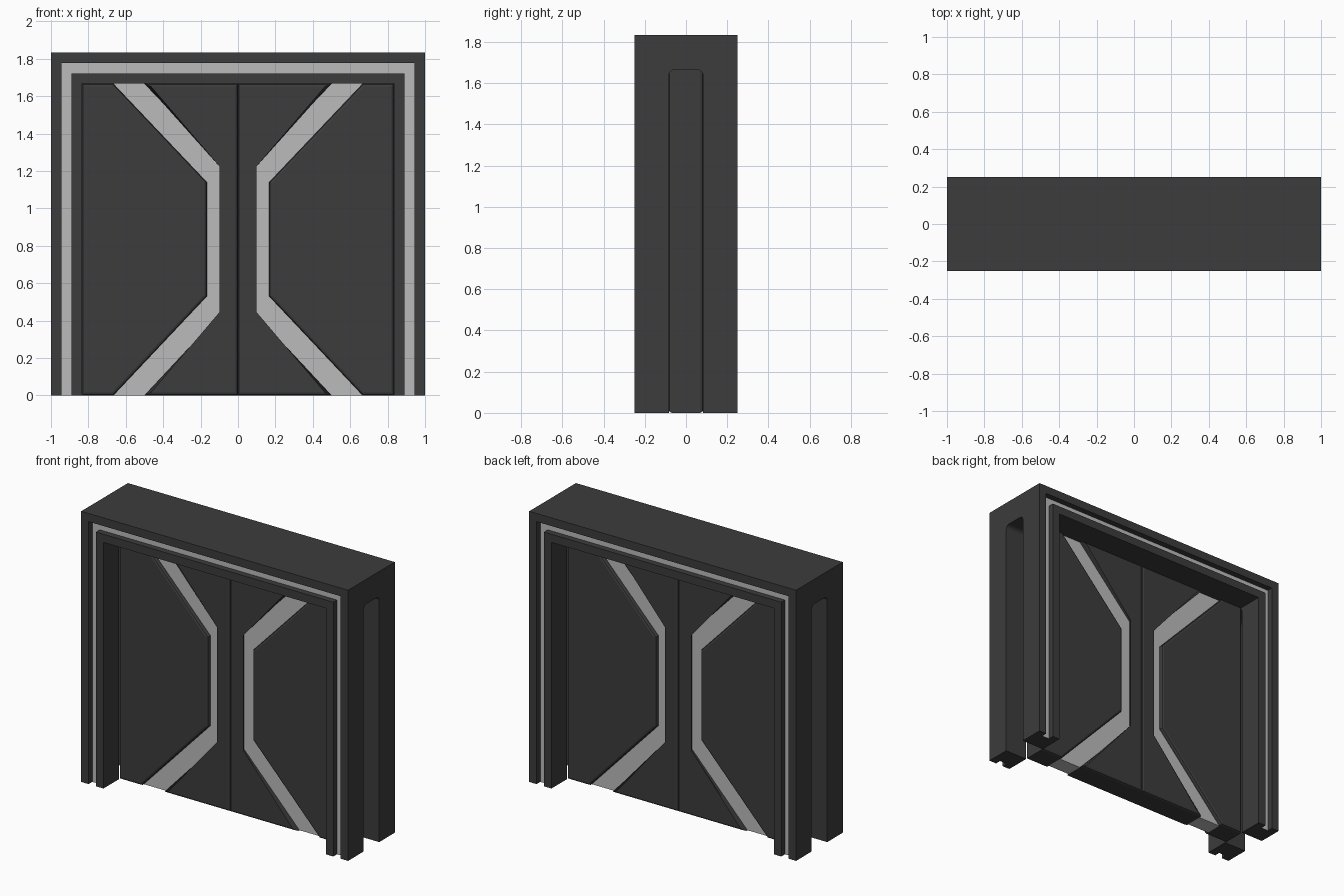
import bpy, bmesh, math

if "Cube" in bpy.data.objects:
    bpy.data.objects.remove(bpy.data.objects["Cube"])

H, TOP, INNER = 1.8333, 1.6667, 0.8333      # overall height, opening height, opening half width
DOOR_Y = 0.0833                             # half thickness of the doors


def material(name, v):
    m = bpy.data.materials.new(name)
    m.diffuse_color = (v, v, v, 1)
    m.use_nodes = True
    m.node_tree.nodes["Principled BSDF"].inputs["Base Color"].default_value = m.diffuse_color
    return m


dark = material("dark_metal", 0.045)
light = material("light_strip", 0.5)


def make_object(name, bm, mats):
    bmesh.ops.recalc_face_normals(bm, faces=bm.faces)
    me = bpy.data.meshes.new(name)
    bm.to_mesh(me)
    bm.free()
    for m in mats:
        me.materials.append(m)
    ob = bpy.data.objects.new(name, me)
    bpy.context.collection.objects.link(ob)
    return ob


def prism(name, pts, half, mat, bevel=0.0):
    """Extrude an x-z outline to y = +-half, optionally bevelling front and back rims."""
    bm = bmesh.new()
    front = [bm.verts.new((x, -half, z)) for x, z in pts]
    back = [bm.verts.new((x, half, z)) for x, z in pts]
    n = len(pts)
    rims = list(bm.faces.new(front).edges) + list(bm.faces.new(back[::-1]).edges)
    for i in range(n):
        j = (i + 1) % n
        bm.faces.new((front[i], back[i], back[j], front[j]))
    if bevel:
        bmesh.ops.bevel(bm, geom=rims, offset=bevel, segments=2, profile=0.5, affect='EDGES')
    return make_object(name, bm, [mat])


def mirror_x(ob):
    ob.modifiers.new("mirror", 'MIRROR').use_mirror_merge = False


# Frame: grooved section (inset from outside, y) swept mitred up, across and down
a, b, w, g, d = 0.0556, 0.1111, 1 - INNER, 0.21, 0.25
section = [(0, -d), (a, -d), (a, -g), (b, -g), (b, -d), (w, -d),
           (w, d), (b, d), (b, g), (a, g), (a, d), (0, d)]
bm = bmesh.new()
stations = [[bm.verts.new((sx * (1 - o), y, up * (H - o))) for o, y in section]
            for sx, up in ((-1, 0), (-1, 1), (1, 1), (1, 0))]
n = len(section)
for s0, s1 in zip(stations, stations[1:]):
    for i in range(n):
        j = (i + 1) % n
        f = bm.faces.new((s0[i], s0[j], s1[j], s1[i]))
        f.material_index = 1 if i in (2, 8) else 0      # groove floors are light
bm.faces.new(stations[0])
bm.faces.new(stations[-1][::-1])
frame = make_object("door_frame", bm, [dark, light])

# Round-topped door slots through both legs
r, top = 0.03, TOP - 0.001
outline = [(-DOOR_Y, -0.2), (DOOR_Y, -0.2)]
for cy, start in ((DOOR_Y - r, 0), (r - DOOR_Y, 90)):
    for k in range(6):
        t = math.radians(start + k * 18)
        outline.append((cy + r * math.cos(t), top - r + r * math.sin(t)))
for side in (-1, 1):
    bm = bmesh.new()
    ends = [[bm.verts.new((side * x, y, z)) for y, z in outline] for x in (0.75, 1.1)]
    bm.faces.new(ends[0])
    bm.faces.new(ends[1][::-1])
    for i in range(len(outline)):
        j = (i + 1) % len(outline)
        bm.faces.new((ends[0][i], ends[1][i], ends[1][j], ends[0][j]))
    cutter = make_object("slot_cutter", bm, [dark])
    cutter.hide_render = True
    mod = frame.modifiers.new("slot", 'BOOLEAN')
    mod.operation, mod.solver, mod.object = 'DIFFERENCE', 'EXACT', cutter
    bpy.context.view_layer.objects.active = frame
    bpy.ops.object.modifier_apply(modifier=mod.name)
    bpy.data.objects.remove(cutter)

# Door leaves: outer and centre panels with a recessed light strip between them
outer_edge = [(0.6667, 0), (0.1667, 0.53), (0.1667, 1.14), (0.6667, TOP)]
inner_edge = [(0.5, 0), (0.0833, 0.44), (0.0833, 1.23), (0.5, TOP)]
outer = prism("door_outer_panel", outer_edge + [(INNER, TOP), (INNER, 0)], DOOR_Y, dark, 0.015)
centre = prism("door_centre_panel", inner_edge + [(0, TOP), (0, 0)], DOOR_Y, dark, 0.015)
strip = prism("door_light_strip", outer_edge + inner_edge[::-1], DOOR_Y - 0.027, light)
for ob in (outer, centre, strip):
    mirror_x(ob)
